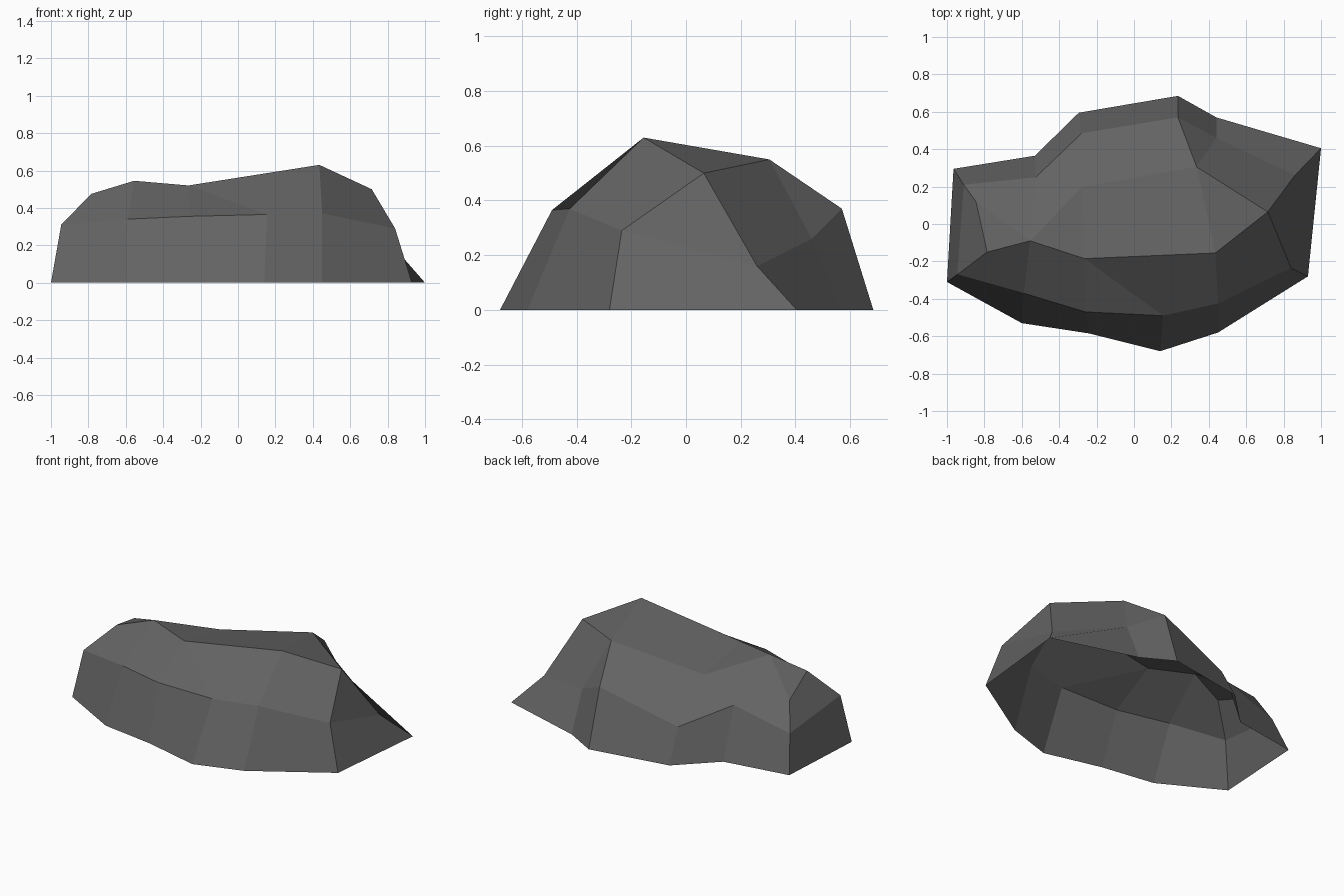
import bpy
import bmesh

default_cube = bpy.data.objects.get("Cube")
if default_cube:
    bpy.data.objects.remove(default_cube, do_unlink=True)


def make_material(name, grey):
    material = bpy.data.materials.new(name)
    material.use_nodes = True
    colour = (grey, grey, grey, 1)
    material.diffuse_color = colour
    shader = material.node_tree.nodes["Principled BSDF"]
    shader.inputs["Base Color"].default_value = colour
    shader.inputs["Roughness"].default_value = 1
    return material


# Ground outline, counter-clockwise from the front right corner of the rock
ground_outline = [
    (-1, -.31), (-.6, -.53), (-.24, -.585), (.14, -.68),
    (.45, -.58), (.93, -.28), (1, .405), (.44, .57),
    (.235, .685), (-.295, .595), (-.53, .365), (-.965, .295),
]

# Shoulder line where the steep sides lean in
shoulder_line = [
    (-.945, -.27, .31), (-.59, -.37, .34), (-.26, -.47, .355), (.155, -.49, .365),
    (.45, -.425, .37), (.84, -.235, .29), (.86, .26, .16), (.44, .46, .26),
    (.235, .57, .37), (-.28, .485, .21), (-.525, .25, .33), (-.91, .21, .23),
]

# Peaks and dips of the crown
crown_points = {
    "end": (-.785, -.15, .475),
    "hump": (-.555, -.09, .545),
    "saddle": (-.265, -.185, .52),
    "summit": (.435, -.155, .63),
    "spur": (.715, .065, .5),
    "back_peak": (.335, .305, .55),
    "hollow": (-.275, .2, .447),
    "notch": (-.845, .12, .4),
}

# Crown point that each shoulder point climbs to
climb = ["end", "hump", "saddle", "saddle", "summit", "spur",
         "spur", "back_peak", "back_peak", "hollow", "hump", "notch"]

# Facets closing the top
crown_facets = [
    ("end", "hump", "notch"),
    ("hump", "saddle", "hollow"),
    ("saddle", "summit", "back_peak", "hollow"),
    ("summit", "spur", "back_peak"),
]


def build_rock(name, material):
    bm = bmesh.new()
    ground = [bm.verts.new((x, y, 0)) for x, y in ground_outline]
    shoulder = [bm.verts.new(point) for point in shoulder_line]
    crown = {key: bm.verts.new(point) for key, point in crown_points.items()}
    upper = [crown[key] for key in climb]

    def bridge(low, high):
        # Join two rings, dropping repeated corners to leave triangles
        for i in range(len(low)):
            j = (i + 1) % len(low)
            corners = dict.fromkeys((low[i], low[j], high[j], high[i]))
            bm.faces.new(list(corners))

    bridge(ground, shoulder)
    bridge(shoulder, upper)
    for facet in crown_facets:
        bm.faces.new([crown[key] for key in facet])

    mesh = bpy.data.meshes.new(name)
    bm.to_mesh(mesh)
    bm.free()
    mesh.materials.append(material)
    rock = bpy.data.objects.new(name, mesh)
    bpy.context.collection.objects.link(rock)
    return rock


build_rock("rock", make_material("dark grey stone", .125))
